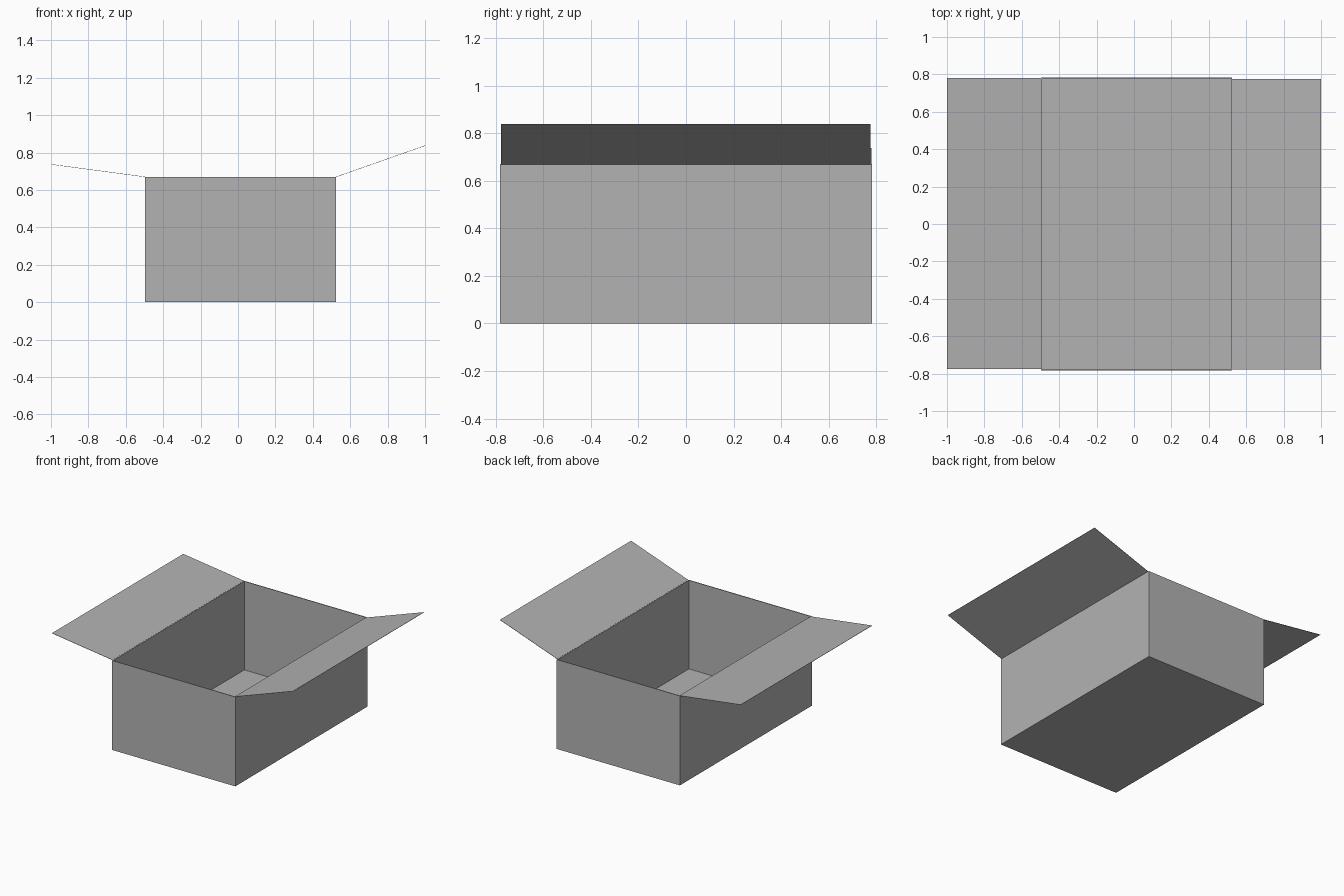
import bpy, bmesh

if "Cube" in bpy.data.objects:
    bpy.data.objects.remove(bpy.data.objects["Cube"])

# One plain cardboard colour
card = bpy.data.materials.new("light_grey_card")
card.use_nodes = True
GREY = (0.45, 0.45, 0.45, 1.0)
card.diffuse_color = GREY
card.node_tree.nodes["Principled BSDF"].inputs["Base Color"].default_value = GREY

X0, X1, Y, H = -0.497, 0.525, 0.782, 0.67   # carton extents
WALL, FLAP = 0.006, 0.002                   # sheet thicknesses


def finish(name, bm, thickness, offset):
    """Turn a sheet into an object with the given thickness."""
    bmesh.ops.recalc_face_normals(bm, faces=bm.faces)
    mesh = bpy.data.meshes.new(name)
    bm.to_mesh(mesh)
    bm.free()
    mesh.materials.append(card)
    obj = bpy.data.objects.new(name, mesh)
    bpy.context.collection.objects.link(obj)
    mod = obj.modifiers.new("thickness", "SOLIDIFY")
    mod.thickness = thickness
    mod.offset = offset
    mod.use_even_offset = True
    return obj


# Carton body: a cube opened at the top, with walls thickened inward
bm = bmesh.new()
bmesh.ops.create_cube(bm, size=1)
for v in bm.verts:
    v.co = (X1 if v.co.x > 0 else X0, Y if v.co.y > 0 else -Y, H if v.co.z > 0 else 0)
bm.normal_update()
lid = [f for f in bm.faces if f.normal.z > 0.5]
bmesh.ops.delete(bm, geom=lid, context="FACES_ONLY")
finish("carton_body", bm, WALL, -1)


# Flaps: sheets hinged on the long rims, tilted up and outward
def flap(name, hinge_x, tip_x, tip_z, y0, y1):
    bm = bmesh.new()
    corners = [(hinge_x, y0, H), (tip_x, y0, tip_z), (tip_x, y1, tip_z), (hinge_x, y1, H)]
    bm.faces.new([bm.verts.new(c) for c in corners])
    finish(name, bm, FLAP, 0)


flap("left_flap", X1, 1.0, 0.837, -0.777, 0.775)
flap("right_flap", X0, -1.0, 0.737, -0.775, 0.78)
